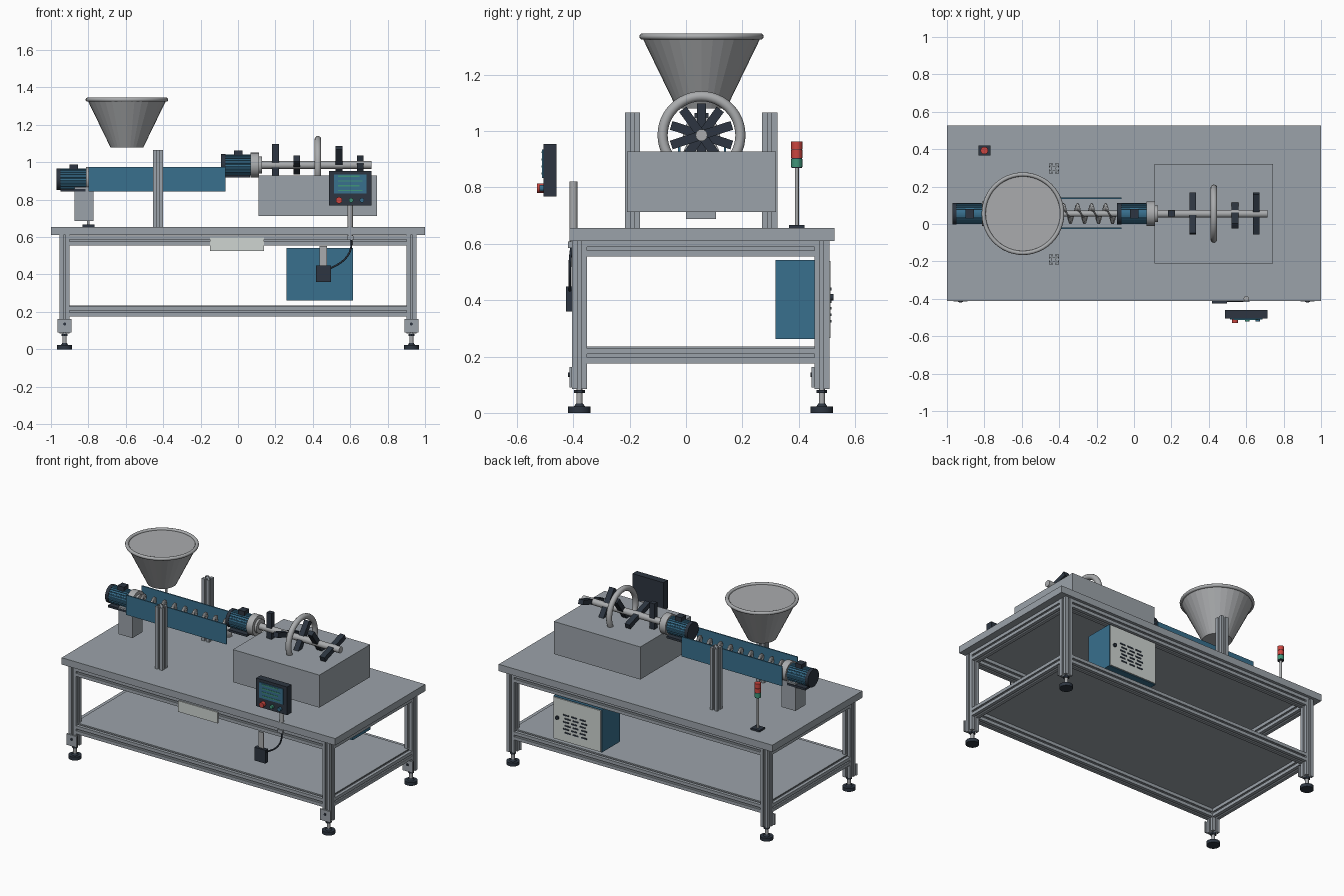
import bpy, bmesh, math
from mathutils import Matrix, Vector

if "Cube" in bpy.data.objects:
    bpy.data.objects.remove(bpy.data.objects["Cube"])


def material(name, rgb):
    m = bpy.data.materials.new(name)
    m.diffuse_color = (*rgb, 1)
    m.use_nodes = True
    m.node_tree.nodes["Principled BSDF"].inputs["Base Color"].default_value = m.diffuse_color
    return m


STEEL = material("grey steel", (0.33, 0.365, 0.40))
BRUSHED = material("brushed steel", (0.40, 0.41, 0.42))
BLUE = material("machine blue", (0.04, 0.16, 0.27))
DARK = material("dark slate", (0.026, 0.036, 0.052))
PALE = material("pale grey", (0.62, 0.66, 0.64))
RED = material("signal red", (0.60, 0.06, 0.05))
GREEN = material("signal green", (0.05, 0.30, 0.19))

# Rotations that turn a z-axis part along x, y or z
AXES = {"x": Matrix.Rotation(math.pi / 2, 4, "Y"),
        "y": Matrix.Rotation(-math.pi / 2, 4, "X"),
        "z": Matrix.Identity(4)}


def finish(bm, name, mat, smooth=False):
    bmesh.ops.recalc_face_normals(bm, faces=bm.faces)
    me = bpy.data.meshes.new(name)
    bm.to_mesh(me)
    bm.free()
    me.materials.append(mat)
    if smooth:
        for p in me.polygons:
            p.use_smooth = True
        me.set_sharp_from_angle(angle=math.radians(35))
    ob = bpy.data.objects.new(name, me)
    bpy.context.collection.objects.link(ob)
    return ob


def box(name, mat, x, y, z, turn=0):
    """Box from (min, max) pairs, optionally turned about its own x axis."""
    bm = bmesh.new()
    bmesh.ops.create_cube(bm, size=1)
    size = [b - a for a, b in (x, y, z)]
    mid = Vector([(a + b) / 2 for a, b in (x, y, z)])
    bm.transform(Matrix.Translation(mid) @ Matrix.Rotation(turn, 4, "X") @ Matrix.Diagonal((*size, 1)))
    return finish(bm, name, mat)


def cyl(name, mat, centre, axis, length, r1, r2=None, sides=32, smooth=True):
    """Cylinder or cone starting at centre and running along +axis."""
    bm = bmesh.new()
    bmesh.ops.create_cone(bm, cap_ends=True, segments=sides, radius1=r1,
                          radius2=r1 if r2 is None else r2, depth=length)
    bm.transform(Matrix.Translation(centre) @ AXES[axis] @ Matrix.Translation((0, 0, length / 2)))
    return finish(bm, name, mat, smooth)


def prism(name, mat, points, centre, axis, length):
    """Closed profile extruded along +axis."""
    bm = bmesh.new()
    face = bm.faces.new([bm.verts.new((a, b, 0)) for a, b in points])
    new = bmesh.ops.extrude_face_region(bm, geom=[face])["geom"]
    bmesh.ops.translate(bm, vec=(0, 0, length), verts=[v for v in new if isinstance(v, bmesh.types.BMVert)])
    bm.transform(Matrix.Translation(centre) @ AXES[axis])
    return finish(bm, name, mat)


def ring(name, mat, centre, axis, major, minor, seg=48, tube=12):
    bm = bmesh.new()
    vs = [[bm.verts.new(((major + minor * math.cos(t * math.tau / tube)) * math.cos(s * math.tau / seg),
                         (major + minor * math.cos(t * math.tau / tube)) * math.sin(s * math.tau / seg),
                         minor * math.sin(t * math.tau / tube))) for t in range(tube)] for s in range(seg)]
    for s in range(seg):
        for t in range(tube):
            n, u = (s + 1) % seg, (t + 1) % tube
            bm.faces.new((vs[s][t], vs[n][t], vs[n][u], vs[s][u]))
    bm.transform(Matrix.Translation(centre) @ AXES[axis])
    return finish(bm, name, mat, True)


# Slotted aluminium section: one side repeated four times
H = 0.027
SIDE = [(-H, H), (-0.006, H), (-0.006, 0.021), (-0.013, 0.021), (-0.006, 0.012),
        (0.006, 0.012), (0.013, 0.021), (0.006, 0.021), (0.006, H)]
SECTION = []
for k in range(4):
    c, s = math.cos(-k * math.pi / 2), math.sin(-k * math.pi / 2)
    SECTION += [(a * c - b * s, a * s + b * c) for a, b in SIDE]

# --- Table frame ---
LX, LY0, LY1 = 0.927, -0.378, 0.482
box("table_top", STEEL, (-1, 1), (-0.413, 0.527), (0.61, 0.655))
box("lower_shelf", STEEL, (-LX, LX), (LY0, LY1), (0.2285, 0.235))
for x in (-LX, LX):
    for y in (LY0, LY1):
        prism("leg", STEEL, SECTION, (x, y, 0.085), "z", 0.525)
        cyl("foot_pad", DARK, (x, y, 0), "z", 0.022, 0.04)
        cyl("foot_hub", DARK, (x, y, 0.022), "z", 0.012, 0.02, 0.012)
        cyl("foot_stem", BRUSHED, (x, y, 0.03), "z", 0.06, 0.011, sides=16)
        cyl("foot_nut", DARK, (x, y, 0.07), "z", 0.012, 0.019, sides=6, smooth=False)
        box("leg_bracket", STEEL, (x - 0.038, x + 0.038), (y - H - 0.009, y - H), (0.09, 0.163))
        cyl("bracket_bolt", DARK, (x, y - H - 0.014, 0.135), "y", 0.006, 0.008, sides=12)
    for z in (0.202, 0.582):
        prism("side_rail", STEEL, SECTION, (x, LY0 + H, z), "y", LY1 - LY0 - 2 * H)
for y in (LY0, LY1):
    for z in (0.202, 0.582):
        prism("long_rail", STEEL, SECTION, (-LX + H, y, z), "x", 2 * (LX - H))
box("front_plate", PALE, (-0.15, 0.14), (-0.412, -0.405), (0.525, 0.598))

# --- Feed hopper ---
CY = 0.055
cyl("hopper", BRUSHED, (-0.594, CY, 1.08), "z", 0.255, 0.088, 0.212, smooth=False)
ring("hopper_rim", BRUSHED, (-0.594, CY, 1.335), "z", 0.21, 0.011)

# --- Screw conveyor ---
for y in (-0.024, 0.138):
    box("trough_side", BLUE, (-0.80, -0.066), (y - 0.004, y + 0.004), (0.845, 0.975))
cyl("screw_shaft", BRUSHED, (-0.76, CY, 0.91), "x", 0.68, 0.016, sides=16)
bm = bmesh.new()
PITCH, STEP = 0.075, 20
prev = None
for i in range(int(0.66 / PITCH * STEP) + 1):
    a = i * math.tau / STEP
    pair = [bm.verts.new((-0.755 + i * PITCH / STEP, CY + r * math.cos(a), 0.91 + r * math.sin(a)))
            for r in (0.014, 0.056)]
    if prev:
        bm.faces.new((prev[0], prev[1], pair[1], pair[0]))
    prev = pair
flight = finish(bm, "screw_flight", BRUSHED, True)
flight.modifiers.new("thickness", "SOLIDIFY").thickness = 0.006
for y in (-0.19, 0.297):
    prism("upright_post", STEEL, SECTION, (-0.428, y, 0.655), "z", 0.41)


# --- Motors ---
def motor(x, z):
    cyl("motor_fan_cover", DARK, (x, CY, z), "x", 0.022, 0.058)
    fins = []
    for k in range(24):
        for off, r in ((-0.28, 0.056), (0.28, 0.056), (0.36, 0.051), (0.64, 0.051)):
            a = (k + off) * math.tau / 24
            fins.append((r * math.cos(a), r * math.sin(a)))
    prism("motor_body", BLUE, fins, (x + 0.02, CY, z), "x", 0.137)
    box("motor_terminal_box", DARK, (x + 0.068, x + 0.115), (CY - 0.025, CY + 0.025), (z + 0.045, z + 0.079))
    box("motor_base", DARK, (x + 0.02, x + 0.155), (CY - 0.056, CY + 0.056), (z - 0.066, z - 0.052))
    cyl("motor_flange", BRUSHED, (x + 0.157, CY, z), "x", 0.045, 0.066)
    cyl("motor_collar", BRUSHED, (x + 0.202, CY, z), "x", 0.015, 0.045)


motor(-0.97, 0.91)
motor(-0.09, 0.985)
box("motor_pedestal", STEEL, (-0.875, -0.772), (0.0, 0.107), (0.687, 0.868))

# --- Mixing chamber with paddle shaft ---
box("mixing_chamber", STEEL, (0.11, 0.742), (-0.21, 0.32), (0.713, 0.928))
AZ = 0.985
cyl("paddle_shaft", BRUSHED, (0.12, CY, AZ), "x", 0.593, 0.021, sides=16)
for i in range(5):
    x = 0.2 + i * 0.1135
    box("paddle", DARK, (x - 0.018, x + 0.018), (CY - 0.016, CY + 0.016), (AZ - 0.113, AZ + 0.113),
        turn=math.radians(72 * i))
ring("guide_ring", BRUSHED, (0.427, CY, AZ), "x", 0.138, 0.018)

# --- Signal tower ---
TX, TY = -0.8, 0.393
box("tower_base", DARK, (TX - 0.032, TX + 0.032), (TY - 0.028, TY + 0.028), (0.655, 0.667))
cyl("tower_pole", BRUSHED, (TX, TY, 0.665), "z", 0.21, 0.007, sides=16)
for name, mat, z in (("green_lamp", GREEN, 0.872), ("lower_red_lamp", RED, 0.904), ("upper_red_lamp", RED, 0.935)):
    cyl(name, mat, (TX, TY, z), "z", 0.028, 0.02)
    cyl("lamp_seam", DARK, (TX, TY, z - 0.004), "z", 0.004, 0.018)

# --- Operator panel ---
box("panel_housing", DARK, (0.487, 0.713), (-0.505, -0.46), (0.768, 0.954))
box("panel_screen", BLUE, (0.513, 0.687), (-0.511, -0.505), (0.833, 0.935))
for i in range(4):
    box("screen_line", GREEN, (0.535, 0.665 - 0.015 * (i % 2)), (-0.513, -0.511),
        (0.846 + i * 0.025, 0.853 + i * 0.025))
for name, mat, x, r in (("stop_button", RED, 0.54, 0.017), ("start_button", GREEN, 0.605, 0.012),
                        ("reset_button", BLUE, 0.662, 0.012)):
    cyl(name, mat, (x, -0.528 if mat is RED else -0.52, 0.797), "y", 0.025, r, sides=20)
cyl("panel_pole", BRUSHED, (0.6, -0.399, 0.585), "z", 0.235, 0.014, sides=20)
box("pole_clamp", STEEL, (0.583, 0.617), (-0.418, -0.385), (0.585, 0.608))

# --- Junction box and cable ---
box("junction_bracket", BRUSHED, (0.437, 0.475), (-0.412, -0.405), (0.44, 0.552))
box("junction_box", DARK, (0.417, 0.498), (-0.425, -0.398), (0.36, 0.448))
cu = bpy.data.curves.new("cable", "CURVE")
cu.dimensions = "3D"
cu.bevel_depth = 0.005
cu.bevel_resolution = 2
sp = cu.splines.new("NURBS")
path = [(0.605, -0.405, 0.59), (0.61, -0.412, 0.55), (0.595, -0.412, 0.50), (0.545, -0.412, 0.455), (0.49, -0.412, 0.432)]
sp.points.add(len(path) - 1)
for p, co in zip(sp.points, path):
    p.co = (*co, 1)
sp.use_endpoint_u = True
sp.order_u = 4
cu.materials.append(DARK)
bpy.context.collection.objects.link(bpy.data.objects.new("cable", cu))

# --- Electrical cabinet ---
box("cabinet_body", BLUE, (0.26, 0.615), (0.317, 0.506), (0.262, 0.543))
box("cabinet_door", PALE, (0.264, 0.611), (0.506, 0.513), (0.266, 0.539))
for i in range(6):
    for j in range(3):
        x, z = 0.365 + j * 0.06 + 0.012 * (i % 2), 0.32 + i * 0.023
        box("vent_slot", DARK, (x, x + 0.042), (0.513, 0.516), (z, z + 0.009))
cyl("door_lock", DARK, (0.58, 0.513, 0.41), "y", 0.01, 0.012, sides=16)
